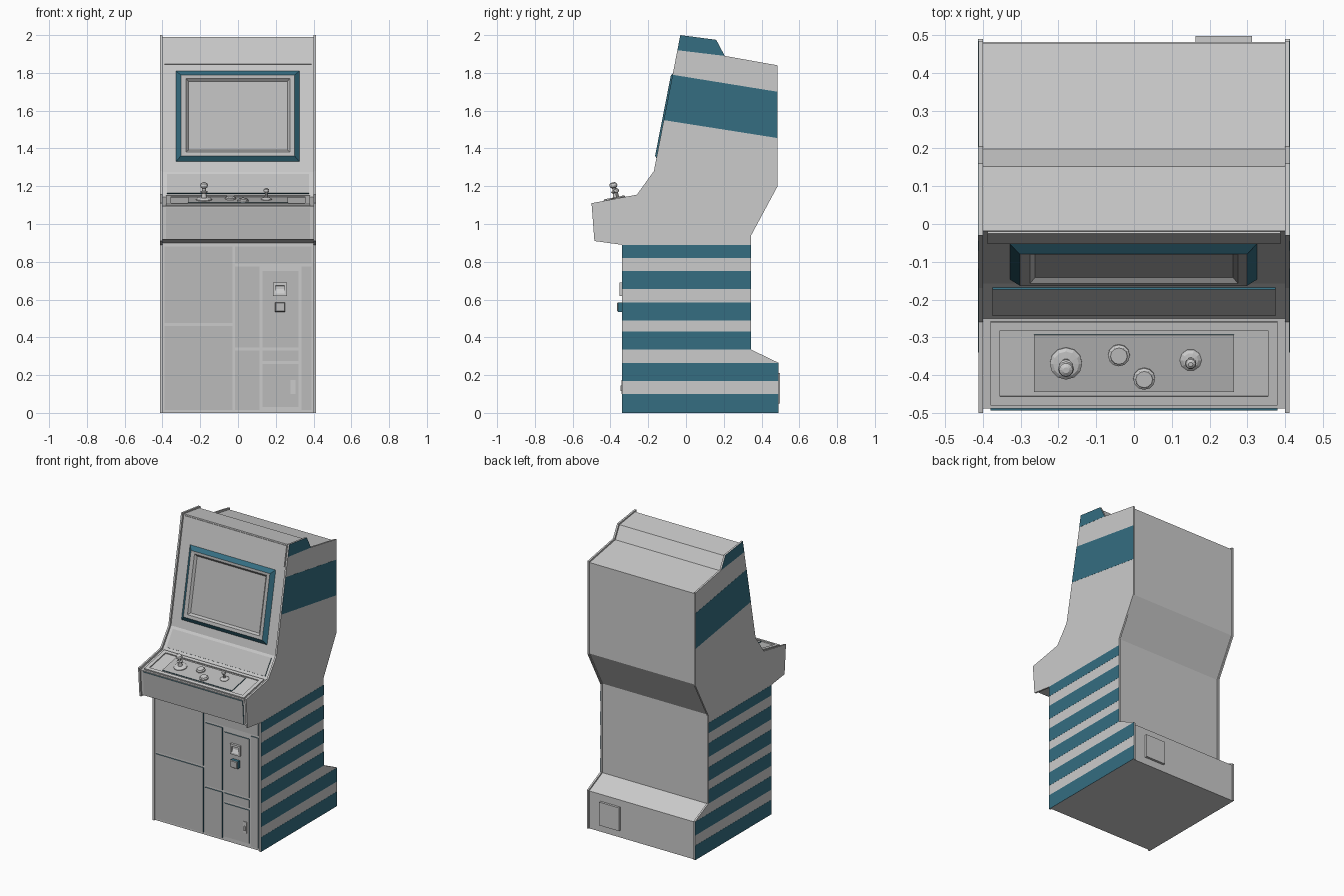
import bpy, bmesh, math
from mathutils import Matrix, Vector

if "Cube" in bpy.data.objects:
    bpy.data.objects.remove(bpy.data.objects["Cube"])

teal = bpy.data.materials.new("teal")
teal.diffuse_color = (0.035, 0.155, 0.22, 1)
teal.use_nodes = True
teal.node_tree.nodes["Principled BSDF"].inputs["Base Color"].default_value = teal.diffuse_color
grey = bpy.data.materials.new("grey")
grey.diffuse_color = (0.5, 0.5, 0.5, 1)
grey.use_nodes = True
grey.node_tree.nodes["Principled BSDF"].inputs["Base Color"].default_value = grey.diffuse_color


def finish(name, bm, mats=()):
    me = bpy.data.meshes.new(name)
    bm.to_mesh(me)
    bm.free()
    for m in mats:
        me.materials.append(m)
    ob = bpy.data.objects.new(name, me)
    bpy.context.collection.objects.link(ob)
    return ob


def prism(name, pts, x0, x1, mats=()):
    """Extrude a (y, z) outline from x0 to x1."""
    bm = bmesh.new()
    a = [bm.verts.new((x0, y, z)) for y, z in pts]
    b = [bm.verts.new((x1, y, z)) for y, z in pts]
    bm.faces.new(a)
    bm.faces.new(b[::-1])
    for i in range(len(pts)):
        j = (i + 1) % len(pts)
        bm.faces.new((a[i], b[i], b[j], a[j]))
    bmesh.ops.recalc_face_normals(bm, faces=bm.faces)
    return finish(name, bm, mats)


def loft(name, rings, matrix, teal_bands=()):
    """Join equal rings of points into a skin and cap the last ring."""
    bm = bmesh.new()
    vs = [[bm.verts.new(matrix @ Vector(p)) for p in r] for r in rings]
    n = len(rings[0])
    for k in range(len(vs) - 1):
        for i in range(n):
            j = (i + 1) % n
            f = bm.faces.new((vs[k][i], vs[k][j], vs[k + 1][j], vs[k + 1][i]))
            f.material_index = int(k in teal_bands)
    bm.faces.new(vs[-1])
    return finish(name, bm, (grey, teal) if teal_bands else ())


class Surface:
    """A flat cabinet surface running from p to q in (y, z)."""
    def __init__(self, p, q, axis=1):
        self.p, self.axis = p, axis
        self.d = Vector((0, q[0] - p[0], q[1] - p[1])).normalized()
        x = Vector((1, 0, 0))
        self.m = Matrix((x, self.d, x.cross(self.d))).transposed().to_4x4()
        self.m.translation = (0, p[0], p[1])

    def v(self, t):
        return (t - self.p[self.axis]) / self.d[self.axis + 1]

    def panel(self, name, steps, teal_bands=()):
        """steps: rectangles (x0, x1, t0, t1, height)."""
        rings = []
        for x0, x1, t0, t1, h in steps:
            a, b = sorted((self.v(t0), self.v(t1)))
            rings.append([(x0, a, h), (x1, a, h), (x1, b, h), (x0, b, h)])
        return loft(name, rings, self.m, teal_bands)

    def plate(self, name, x0, x1, t0, t1, h, trim=True):
        r = (x0, x1, t0, t1)
        return self.panel(name, [r + (0,), r + (h,)], (0,) if trim else ())

    def turned(self, name, x, t, profile, n=10):
        rings = [[(r * math.cos(i * math.tau / n), r * math.sin(i * math.tau / n), h)
                  for i in range(n)] for r, h in profile]
        return loft(name, rings, self.m @ Matrix.Translation((x, self.v(t), 0)))


# Cabinet body between the side panels
prism("cabinet_body", [
    (-.33, 0), (-.33, .90), (-.475, .918), (-.488, 1.095), (-.25, 1.143), (-.158, 1.275),
    (-.018, 1.99), (.152, 1.966), (.198, 1.88), (.478, 1.83), (.478, 1.203),
    (.337, .942), (.337, .328), (.482, .258), (.482, 0)], -.401, .401)

# Side panels with coloured stripes on the outside
SIDE = [(-.34, 0), (-.34, .89), (-.485, .91), (-.5, 1.11), (-.26, 1.155), (-.17, 1.28),
        (-.03, 2.0), (.16, 1.975), (.205, 1.89), (.485, 1.84), (.485, 1.2),
        (.345, .94), (.345, .335), (.49, .265), (.49, 0)]
BANDS = [(0, .10, .49), (.17, .265, .49), (.335, .43, .345),
         (.49, .585, .345), (.655, .75, .345), (.82, .89, .345)]
STRIPES = [[(-.34, a), (-.34, b), (y, b), (y, a)] for a, b, y in BANDS]
STRIPES.append([(-.1175, 1.55), (-.071, 1.79), (.485, 1.70), (.485, 1.455)])
STRIPES.append([(-.0456, 1.92), (-.03, 2.0), (.16, 1.975), (.205, 1.89)])
for s, side in ((-1, "left"), (1, "right")):
    prism(side + "_side_panel", SIDE, s * .4, s * .412)
    for i, pts in enumerate(STRIPES):
        prism(f"{side}_stripe_{i + 1}", pts, s * .412, s * .4128, (teal,))

front = Surface((-.33, 0), (-.33, .9))
lip = Surface((-.475, .918), (-.488, 1.095))
deck = Surface((-.488, 1.095), (-.25, 1.143), axis=0)
shelf = Surface((-.25, 1.143), (-.158, 1.275))
face = Surface((-.158, 1.275), (-.018, 1.99))
back = Surface((.482, .25), (.482, 0))

# Marquee, screen surround with recessed screen, and shelf plate
face.plate("marquee_panel", -.388, .388, 1.845, 1.982, .006, trim=False)
face.panel("screen_surround", [
    (-.328, .325, 1.33, 1.81, 0), (-.302, .299, 1.357, 1.784, .022),
    (-.275, .275, 1.378, 1.767, .02), (-.262, .262, 1.39, 1.754, .006)], (0,))
shelf.plate("shelf_plate", -.375, .375, 1.16, 1.26, .006)

# Control deck
lip.plate("control_front_plate", -.38, .38, .922, 1.088, .006)
deck.panel("control_deck_tray", [
    (-.38, .38, -.478, -.258, 0), (-.38, .38, -.478, -.258, .010),
    (-.355, .355, -.455, -.28, .010), (-.355, .355, -.455, -.28, .003)])
deck.plate("control_plate", -.265, .265, -.443, -.292, .009)
deck.turned("left_joystick", -.18, -.367, [
    (.043, .005), (.043, .014), (.034, .02), (.015, .022), (.011, .045), (.019, .049),
    (.019, .054), (.01, .058), (.01, .072), (.018, .077), (.021, .087), (.018, .097), (.008, .103)], 12)
deck.turned("right_joystick", .15, -.358, [
    (.029, .005), (.029, .012), (.02, .018), (.009, .02), (.007, .045),
    (.013, .05), (.015, .057), (.013, .064), (.006, .069)], 10)
for i, (x, y) in enumerate([(-.04, -.345), (.027, -.407)]):
    deck.turned(f"button_{i + 1}", x, y, [
        (.029, .005), (.029, .017), (.024, .02), (.022, .024)], 12)

# Lower front panels
for name, x0, x1, z0, z1 in [
        ("upper_left_panel", -.39, -.03, .475, .88),
        ("lower_left_panel", -.39, -.03, .015, .46),
        ("top_right_panel", -.015, .388, .79, .88),
        ("upper_middle_panel", -.015, .115, .345, .775),
        ("lower_middle_panel", -.015, .115, .015, .33),
        ("coin_door", .13, .32, .345, .75),
        ("coin_return_panel", .13, .32, .275, .33),
        ("cash_door", .13, .32, .03, .26),
        ("right_strip_panel", .335, .388, .015, .775)]:
    front.plate(name, x0, x1, z0, z1, .006)

# Coin slot, reject button and latch
front.panel("coin_slot", [
    (.185, .26, .62, .69, 0), (.185, .26, .62, .69, .022),
    (.198, .247, .632, .675, .022), (.198, .247, .655, .672, .010)])
front.panel("reject_button", [
    (.196, .25, .535, .585, 0), (.196, .25, .535, .585, .03),
    (.200, .246, .539, .581, .035)], (0,))
front.plate("latch_plate", .278, .305, .10, .175, .011, trim=False)
front.plate("latch_handle", .286, .296, .115, .145, .018, trim=False)

# Rear service hatch
back.plate("rear_hatch", .163, .313, .05, .21, .016, trim=False)
